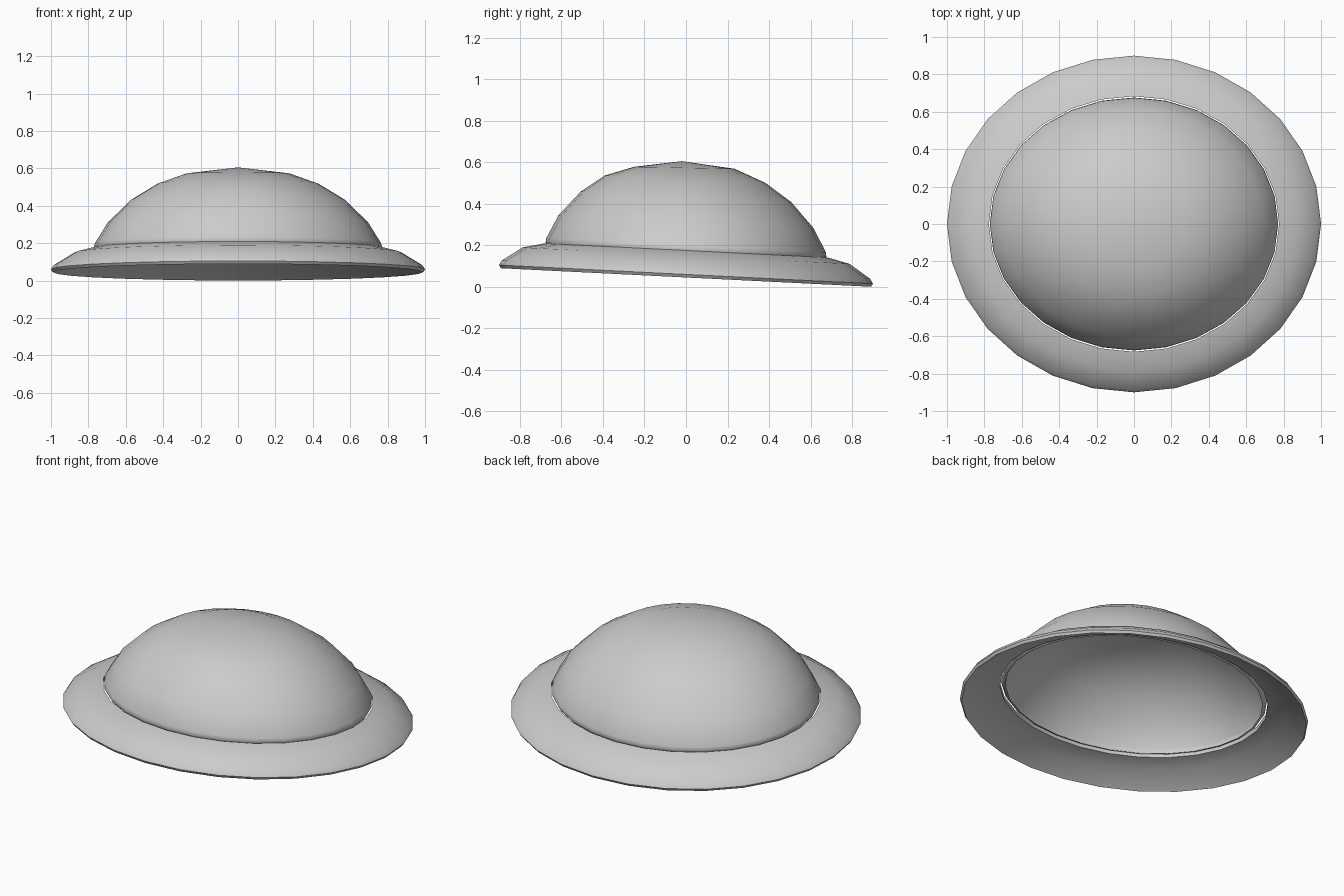
import bpy, bmesh, math

if "Cube" in bpy.data.objects:
    bpy.data.objects.remove(bpy.data.objects["Cube"])

SEG = 28      # sides around
TILT = 0.05   # whole model leans down toward the back

grey = bpy.data.materials.new("plain grey")
grey.diffuse_color = (0.6, 0.6, 0.6, 1.0)
grey.use_nodes = True
grey.node_tree.nodes["Principled BSDF"].inputs["Base Color"].default_value = grey.diffuse_color


def lathe(name, profile, closed):
    """Sweep (radius, height, y ratio, y shift, tilt) points round an oval."""
    bm = bmesh.new()
    rings = []
    for r, z, ratio, shift, tilt in profile:
        if r == 0:
            rings.append([bm.verts.new((0, shift, z))] * SEG)
            continue
        ring = []
        for i in range(SEG):
            a = 2 * math.pi * i / SEG
            y = r * ratio * math.sin(a) + shift
            ring.append(bm.verts.new((r * math.cos(a), y, z - tilt * y)))
        rings.append(ring)
    pairs = list(zip(rings, rings[1:]))
    if closed:
        pairs.append((rings[-1], rings[0]))
    for a, b in pairs:
        for i in range(SEG):
            j = (i + 1) % SEG
            quad = list(dict.fromkeys((a[i], b[i], b[j], a[j])))
            bm.faces.new(quad)
    if closed:
        bmesh.ops.recalc_face_normals(bm, faces=bm.faces)
    me = bpy.data.meshes.new(name)
    bm.to_mesh(me)
    bm.free()
    me.materials.append(grey)
    ob = bpy.data.objects.new(name, me)
    bpy.context.collection.objects.link(ob)
    for p in me.polygons:
        p.use_smooth = True
    return ob


# Domed crown: open shell whose lower edge tucks under
lathe("crown", [
    (0.0, 0.605, 0.9, -0.02, 0.0),
    (0.275, 0.573, 0.88, -0.008, 0.02),
    (0.43, 0.518, 0.9, -0.005, 0.045),
    (0.57, 0.433, 0.89, 0.0, TILT),
    (0.695, 0.312, 0.885, 0.0, TILT),
    (0.765, 0.2, 0.88, 0.0, TILT),
    (0.771, 0.178, 0.877, 0.0, TILT),
    (0.762, 0.163, 0.877, 0.0, TILT),
    (0.745, 0.158, 0.877, 0.0, TILT),
], False)

# Sloping brim: thin closed shell, hollow underneath
brim = lathe("brim", [(r, z, 0.9 if r > 0.8 else 0.88, 0.0, TILT) for r, z in (
    (0.776, 0.175), (0.875, 0.15), (0.985, 0.083), (1.0, 0.06),
    (0.99, 0.045), (0.865, 0.128), (0.776, 0.15))], True)
bpy.context.view_layer.objects.active = brim
brim.select_set(True)
bpy.ops.object.shade_smooth_by_angle(angle=math.radians(60))
